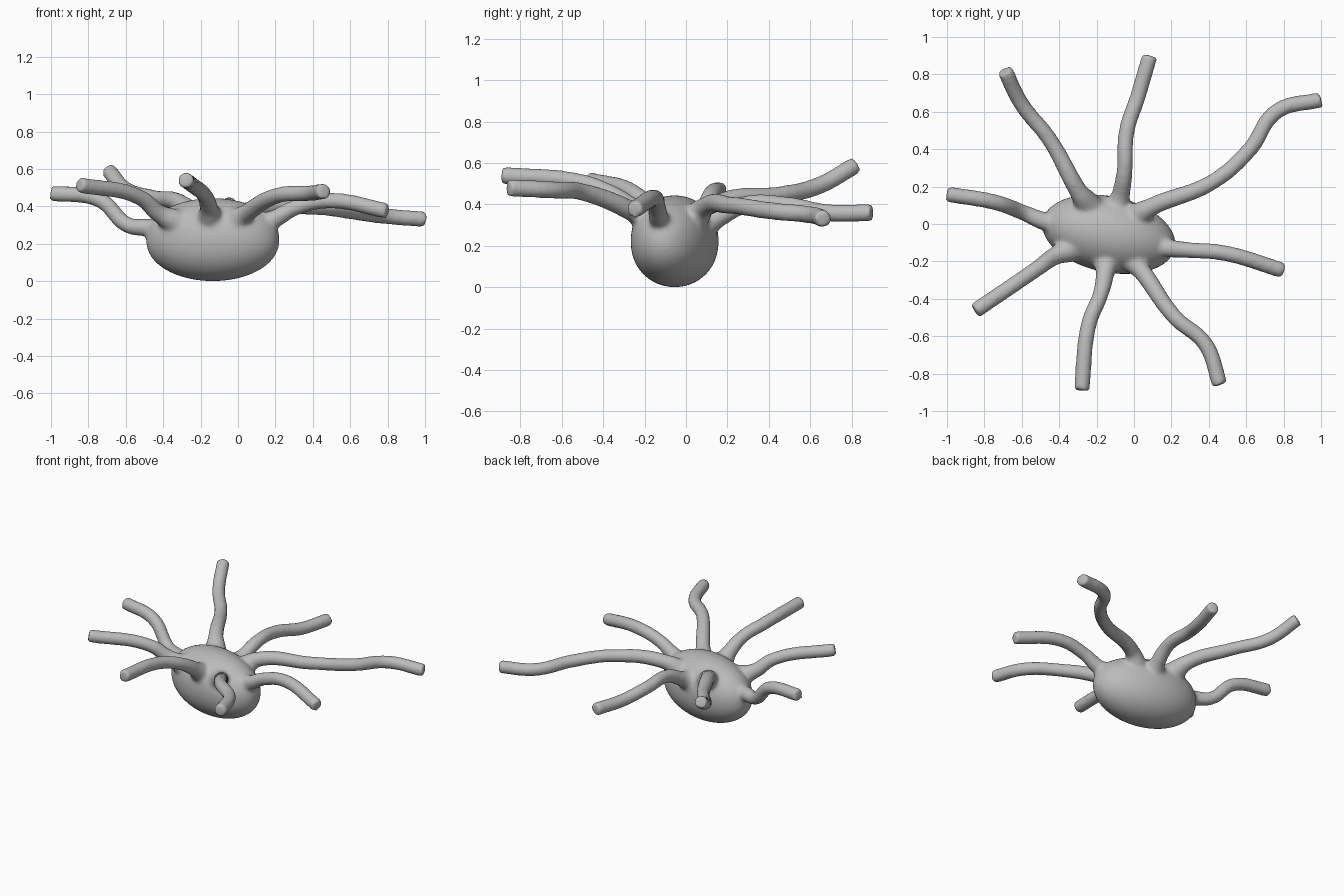
import bpy, bmesh, math
from mathutils import Matrix, Vector

cube = bpy.data.objects.get("Cube")
if cube:
    bpy.data.objects.remove(cube, do_unlink=True)

grey = bpy.data.materials.new("soft grey")
grey.use_nodes = True
grey.diffuse_color = (0.5, 0.5, 0.5, 1)
grey.node_tree.nodes["Principled BSDF"].inputs["Base Color"].default_value = (0.5, 0.5, 0.5, 1)

CENTRE = Vector((-.135, -.055, .222))


def make_arm(name, *points):
    """Round tube from inside the body, through the given bends, to the tip."""
    curve = bpy.data.curves.new(name, 'CURVE')
    curve.dimensions = '3D'
    curve.bevel_depth = 0.043
    curve.bevel_resolution = 5
    curve.use_fill_caps = True
    path = [Vector(points[0]).lerp(CENTRE, 0.35)] + list(points)
    spline = curve.splines.new('BEZIER')
    spline.bezier_points.add(len(path) - 1)
    for i, (bp, co) in enumerate(zip(spline.bezier_points, path)):
        bp.co = co
        bp.handle_left_type = bp.handle_right_type = 'AUTO'
        bp.radius = max(1.0, 1.7 - 0.55 * i)  # flared at the root
    ob = bpy.data.objects.new(name, curve)
    bpy.context.collection.objects.link(ob)
    return ob


# Rounded body: a plump egg, slightly turned, a little flat on top and below
bm = bmesh.new()
bmesh.ops.create_icosphere(bm, subdivisions=5, radius=1)
for v in bm.verts:
    v.co.z = math.copysign(abs(v.co.z) ** 0.93, v.co.z)
bmesh.ops.transform(bm, verts=bm.verts, matrix=(
    Matrix.Translation(CENTRE) @ Matrix.Rotation(math.radians(-12), 4, 'Z')
    @ Matrix.Diagonal((.362, .203, .222, 1))))
mesh = bpy.data.meshes.new("body_with_arms")
bm.to_mesh(mesh)
bm.free()
body = bpy.data.objects.new("body_with_arms", mesh)
bpy.context.collection.objects.link(body)

# Eight wavy arms around the body
arms = [
    make_arm("left_back_arm", (.09, .09, .385), (.42, .225, .395), (.62, .40, .37),
             (.76, .60, .35), (1.0, .665, .33)),
    make_arm("left_front_arm", (.19, -.13, .33), (.30, -.14, .39), (.48, -.155, .43),
             (.80, -.25, .375)),
    make_arm("front_left_arm", (.04, -.25, .36), (.22, -.50, .46), (.38, -.64, .47),
             (.46, -.86, .48)),
    make_arm("front_right_arm", (-.155, -.27, .39), (-.18, -.38, .46), (-.24, -.53, .51),
             (-.28, -.89, .54)),
    make_arm("right_front_arm", (-.42, -.17, .36), (-.52, -.24, .445), (-.85, -.465, .515)),
    make_arm("right_arm", (-.48, .015, .285), (-.59, .06, .30), (-.74, .115, .435),
             (-1.0, .16, .47)),
    make_arm("right_back_arm", (-.30, .18, .41), (-.45, .45, .445), (-.60, .64, .49),
             (-.69, .82, .59)),
    make_arm("back_arm", (-.07, .16, .34), (-.05, .29, .40), (-.04, .49, .395),
             (.02, .68, .36), (.085, .90, .36)),
]

# Turn the arms to mesh and join them to the body
bpy.ops.object.select_all(action='DESELECT')
for ob in arms:
    ob.select_set(True)
bpy.context.view_layer.objects.active = arms[0]
bpy.ops.object.convert(target='MESH')
body.select_set(True)
bpy.context.view_layer.objects.active = body
bpy.ops.object.join()

# Fuse everything into one skin and soften the joins and tips
remesh = body.modifiers.new("fuse", 'REMESH')
remesh.mode = 'VOXEL'
remesh.voxel_size = 0.012
smooth = body.modifiers.new("soften", 'SMOOTH')
smooth.factor = 0.5
smooth.iterations = 10
for name in ("fuse", "soften"):
    bpy.ops.object.modifier_apply(modifier=name)
body.data.materials.clear()
body.data.materials.append(grey)
bpy.ops.object.shade_smooth()
